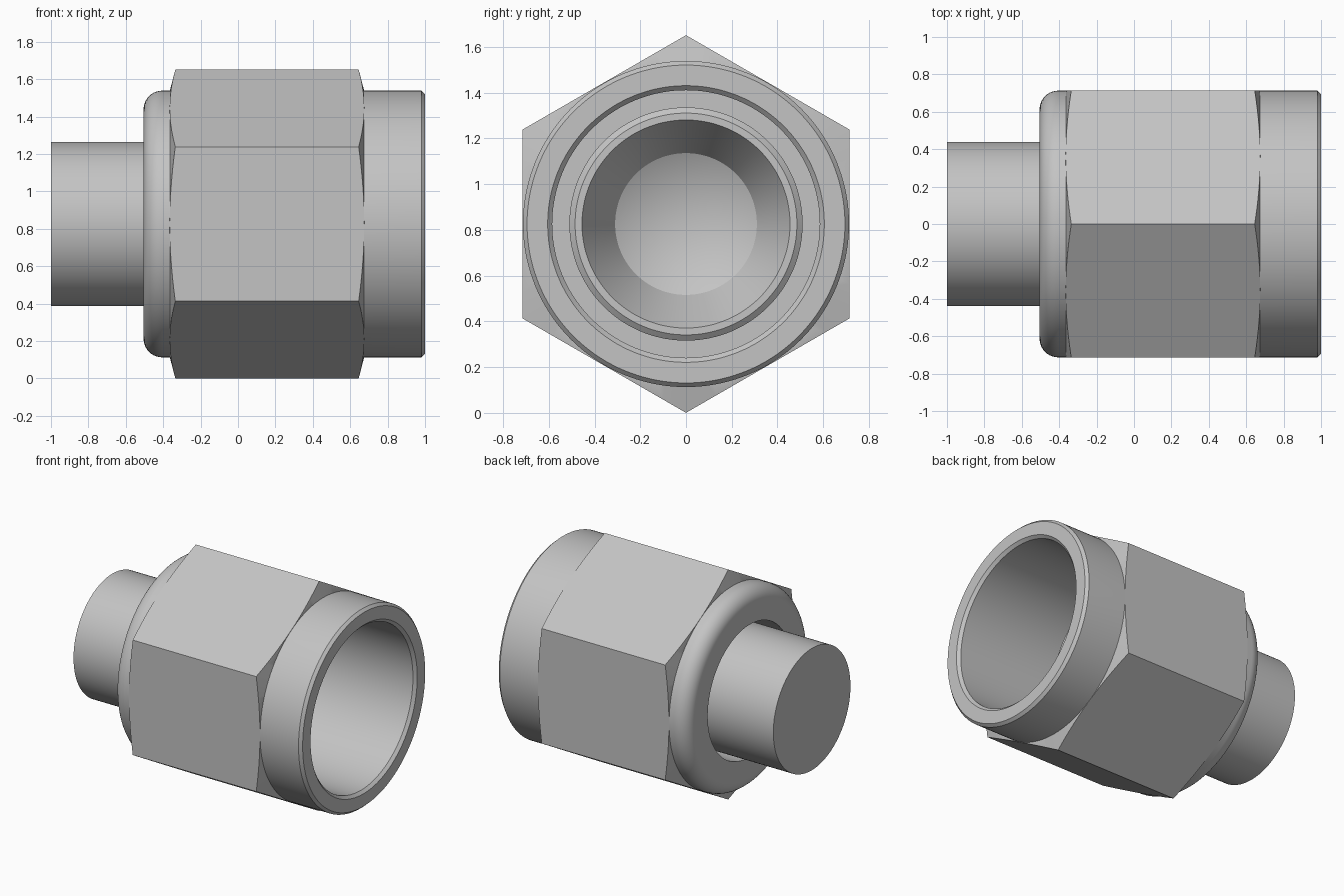
import bpy, bmesh, math

cube = bpy.data.objects.get("Cube")
if cube:
    bpy.data.objects.remove(cube, do_unlink=True)

AXIS_Z = 0.826
FLAT = 0.715          # centre to flat of the hexagon
SEGMENTS = 144

steel = bpy.data.materials.new("grey steel")
steel.use_nodes = True
color = (0.55, 0.55, 0.55, 1)
steel.diffuse_color = color
steel.node_tree.nodes["Principled BSDF"].inputs["Base Color"].default_value = color


def turn(name, profile, closed):
    """Sweep profile(angle) -> [(x, radius)] about the x axis."""
    bm = bmesh.new()
    rings = []
    for i in range(SEGMENTS):
        a = math.tau * i / SEGMENTS
        rings.append([bm.verts.new((x, r * math.sin(a), AXIS_Z + r * math.cos(a)))
                      for x, r in profile(a)])
    count = len(rings[0])
    for i, ring in enumerate(rings):
        after = rings[(i + 1) % SEGMENTS]
        for j in range(count if closed else count - 1):
            k = (j + 1) % count
            bm.faces.new((ring[j], ring[k], after[k], after[j]))
    # Points on the axis collapse to a single pole
    bmesh.ops.remove_doubles(bm, verts=bm.verts, dist=1e-5)
    bmesh.ops.recalc_face_normals(bm, faces=bm.faces)
    mesh = bpy.data.meshes.new(name)
    bm.to_mesh(mesh)
    bm.free()
    mesh.materials.append(steel)
    obj = bpy.data.objects.new(name, mesh)
    bpy.context.collection.objects.link(obj)
    bpy.ops.object.select_all(action='DESELECT')
    obj.select_set(True)
    bpy.context.view_layer.objects.active = obj
    bpy.ops.object.shade_smooth_by_angle(angle=math.radians(14))
    return obj


# Nut sleeve: rounded back shoulder, chamfered mouth, stepped bore
def sleeve(_):
    fillet = 0.1
    outer = 0.713
    arc = [(-0.505 + fillet * (1 - math.cos(t)), outer - fillet * (1 - math.sin(t)))
           for t in (math.pi / 2 * i / 10 for i in range(11))]
    return [(-0.505, 0.475)] + arc + [
        (0.98, outer), (1.0, 0.695), (1.0, 0.605), (0.98, 0.585),
        (-0.2, 0.585), (-0.2, 0.475)]


# Hexagonal grip: corners trimmed by a shallow cone at both ends
def hexagon(a):
    off = a % (math.pi / 3) - math.pi / 6
    r = FLAT / math.cos(off)
    trim = (r - FLAT) * 0.27
    return [(-0.365, 0.65), (-0.365, FLAT - 0.004), (-0.365 + trim, r),
            (0.675 - trim, r), (0.675, FLAT - 0.004), (0.675, 0.65)]


# Plug: solid shank, wider nose with a conical seat and drilled tip
def plug(_):
    return [(-1.0, 0), (-1.0, 0.4375), (-0.2, 0.4375), (-0.2, 0.51),
            (0.26, 0.51), (0.28, 0.485), (0.28, 0.455),
            (0.03, 0.31), (-0.13, 0)]


turn("nut_sleeve", sleeve, True)
turn("hex_grip", hexagon, True)
turn("plug_body", plug, False)
